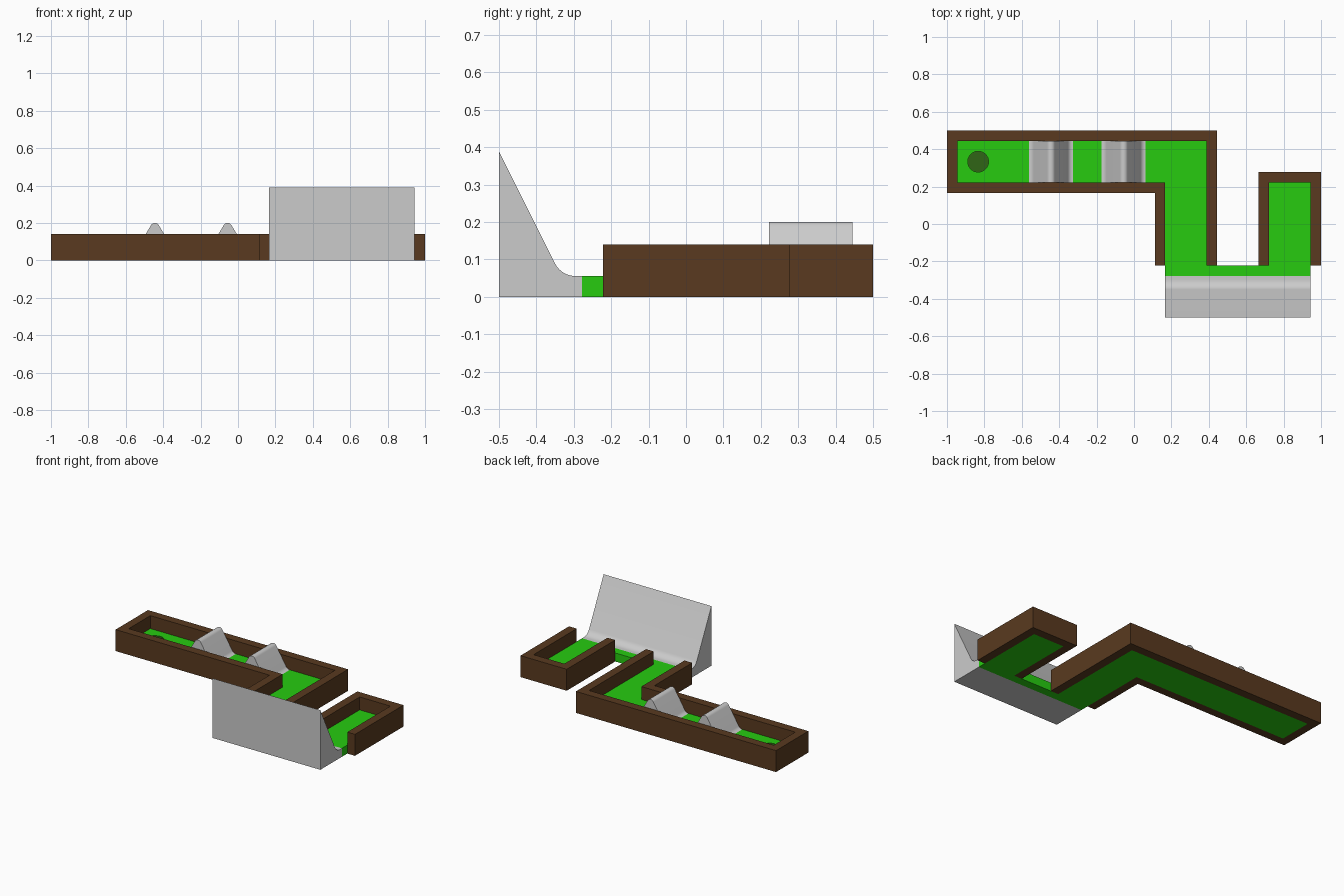
import bpy, bmesh, math
from mathutils import Vector

if "Cube" in bpy.data.objects:
    bpy.data.objects.remove(bpy.data.objects["Cube"])

U = 1 / 18          # board thickness, the module of the whole layout
WALL_H = 0.14


def material(name, rgb):
    m = bpy.data.materials.new(name)
    m.diffuse_color = (*rgb, 1)
    m.use_nodes = True
    m.node_tree.nodes["Principled BSDF"].inputs["Base Color"].default_value = m.diffuse_color
    return m


def prism(name, points, extrude, mat=None, smooth=False):
    """Extrude a planar outline of 3D points along a vector."""
    bm = bmesh.new()
    face = bm.faces.new([bm.verts.new(p) for p in points])
    new = bmesh.ops.extrude_face_region(bm, geom=[face])["geom"]
    bmesh.ops.translate(bm, vec=Vector(extrude),
                        verts=[g for g in new if isinstance(g, bmesh.types.BMVert)])
    bmesh.ops.recalc_face_normals(bm, faces=bm.faces)
    mesh = bpy.data.meshes.new(name)
    bm.to_mesh(mesh)
    bm.free()
    ob = bpy.data.objects.new(name, mesh)
    bpy.context.collection.objects.link(ob)
    if mat:
        mesh.materials.append(mat)
    if smooth:
        bpy.ops.object.select_all(action='DESELECT')
        ob.select_set(True)
        bpy.context.view_layer.objects.active = ob
        bpy.ops.object.shade_smooth_by_angle(angle=math.radians(30))
    return ob


def plan(name, cells, height, mat):
    """Prism from a plan outline given in board modules."""
    return prism(name, [(x * U, y * U, 0) for x, y in cells], (0, 0, height), mat)


def arc(cx, cz, r, a0, a1, n=8):
    angles = [math.radians(a0 + (a1 - a0) * i / n) for i in range(n + 1)]
    return [(cx + r * math.cos(a), cz + r * math.sin(a)) for a in angles]


green = material("turf_green", (0.02, 0.6, 0.005))
dark = material("cup_green", (0.03, 0.13, 0.008))
brown = material("board_brown", (0.1, 0.042, 0.014))

# Turf: long lane, corner, connecting strip and tee lane
turf = plan("turf", [(-17, 8), (-17, 4), (3, 4), (3, -5), (17, -5), (17, 4),
                     (13, 4), (13, -4), (7, -4), (7, 8)], U, green)

# Cup cut into the turf
bpy.ops.mesh.primitive_cylinder_add(vertices=32, radius=U, depth=0.1,
                                    location=(-15 * U, 6 * U, 0.06))
cutter = bpy.context.object
cutter.name = "cup_cutter"
cutter.data.materials.append(dark)
cutter.hide_render = True
cup = turf.modifiers.new("cup", 'BOOLEAN')
cup.operation = 'DIFFERENCE'
cup.solver = 'EXACT'
cup.material_mode = 'TRANSFER'
cup.object = cutter
bpy.context.view_layer.objects.active = turf
bpy.ops.object.modifier_apply(modifier=cup.name)
bpy.data.objects.remove(cutter)

# Wooden borders
plan("long_lane_border", [(3, -4), (2, -4), (2, 3), (-18, 3), (-18, 9), (8, 9),
                          (8, -4), (7, -4), (7, 8), (-17, 8), (-17, 4), (3, 4)],
     WALL_H, brown)
plan("tee_lane_border", [(12, -4), (12, 5), (18, 5), (18, -4), (17, -4),
                         (17, 4), (13, 4), (13, -4)], WALL_H, brown)

# Bumps: 60 degree ridges with rounded crest and filleted feet
HALF, FOOT_R, CREST_R, TOP = 0.118, 0.031, 0.024, 0.2
side = arc(-HALF, U + FOOT_R, FOOT_R, -90, -30)
crest = arc(0, TOP - CREST_R, CREST_R, 150, 30)
bump_profile = side + crest + [(-x, z) for x, z in reversed(side)]
for i, cx in enumerate((-8 * U, -U)):
    prism(f"bump_{i + 1}", [(cx + x, 4 * U, z) for x, z in bump_profile],
          (0, 4 * U, 0), smooth=True)

# Banked ramp: steep slope blending into the turf
slope = math.atan(2)
tangent = 0.037
r = tangent / math.tan(slope / 2)
foot_y = -6 * U + tangent
ramp_profile = [(-9 * U, 0), (-9 * U, 7 * U)]
ramp_profile += arc(foot_y, U + r, r, -90 - math.degrees(slope), -90)
ramp_profile += [(-5 * U, U), (-5 * U, 0)]
prism("banked_ramp", [(3 * U, y, z) for y, z in ramp_profile],
      (14 * U, 0, 0), smooth=True)
